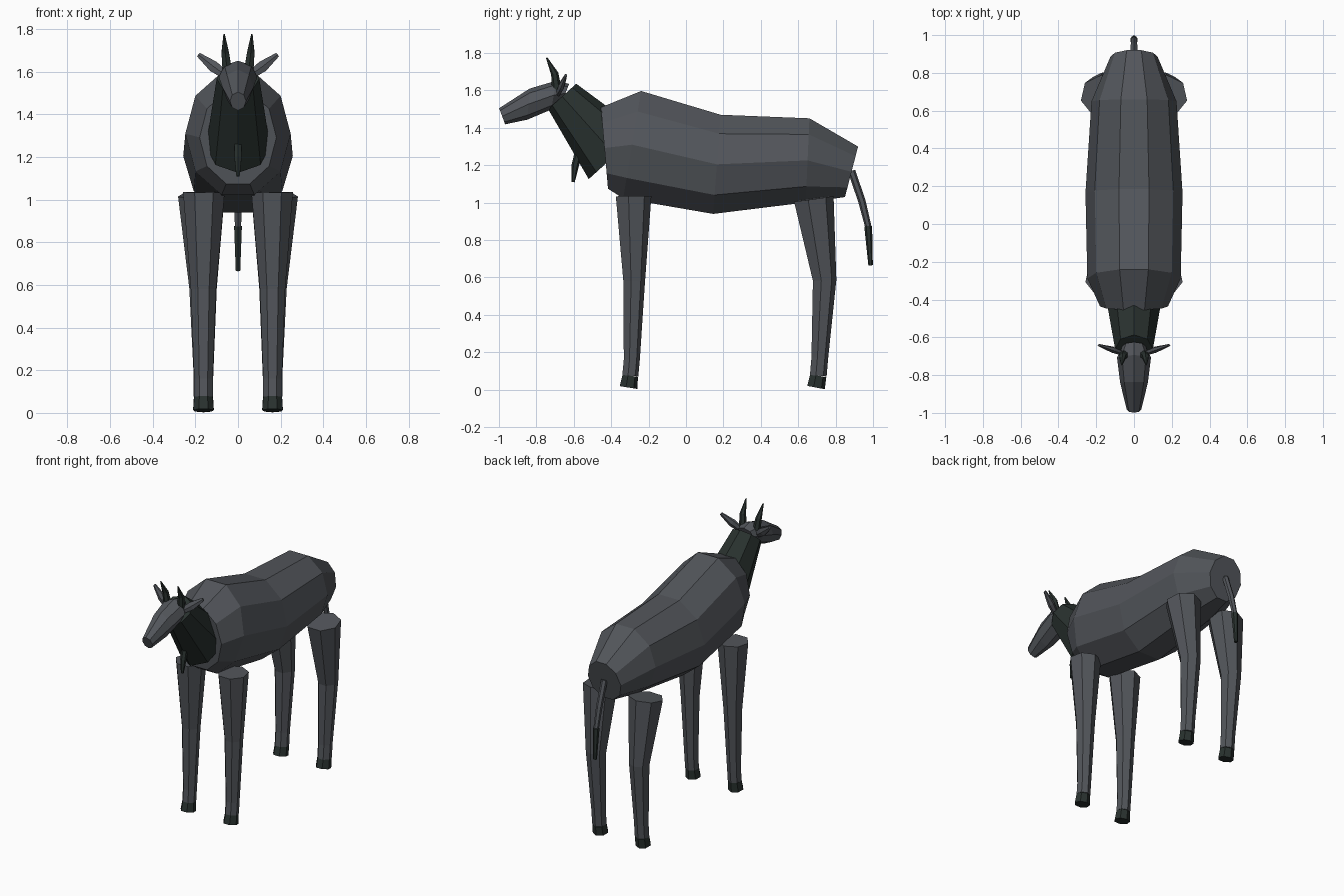
import bpy, bmesh, math
from mathutils import Vector

if "Cube" in bpy.data.objects:
    bpy.data.objects.remove(bpy.data.objects["Cube"])


def material(name, rgb):
    m = bpy.data.materials.new(name)
    m.diffuse_color = (*rgb, 1)
    m.use_nodes = True
    m.node_tree.nodes["Principled BSDF"].inputs["Base Color"].default_value = m.diffuse_color
    return m


GREY = material("slate grey coat", (0.085, 0.092, 0.104))
DARK = material("dark green black", (0.022, 0.031, 0.028))


def loft(name, rings, n, mat, phase=0.0):
    """Skin n-sided rings given as (centre, side vector, up vector) and cap the ends."""
    bm = bmesh.new()
    loops = []
    for c, s, u in rings:
        angles = [2 * math.pi * (i + phase) / n for i in range(n)]
        loops.append([bm.verts.new(c + s * math.sin(a) + u * math.cos(a)) for a in angles])
    for a, b in zip(loops, loops[1:]):
        for i in range(n):
            j = (i + 1) % n
            bm.faces.new((a[i], a[j], b[j], b[i]))
    bm.faces.new(loops[0])
    bm.faces.new(loops[-1])
    bmesh.ops.recalc_face_normals(bm, faces=bm.faces)
    me = bpy.data.meshes.new(name)
    bm.to_mesh(me)
    bm.free()
    me.materials.append(mat)
    ob = bpy.data.objects.new(name, me)
    bpy.context.collection.objects.link(ob)
    return ob


def trunk(name, stations, n, mat, phase=0.0):
    """Stations on the centre plane: y, z, up-y, up-z, half width."""
    k = math.cos(2 * math.pi * phase / n)
    loft(name, [(Vector((0, y, z)), Vector((w, 0, 0)), Vector((0, uy, uz)) / k)
                for y, z, uy, uz, w in stations], n, mat, phase)


def limb(name, pts, n, mat, flat=1.0, phase=0.0, side=1):
    """Tapered tube through points x, y, z, radius; rings square to the path."""
    ps = [Vector((side * p[0], p[1], p[2])) for p in pts]
    rings = []
    for i, p in enumerate(ps):
        d = (ps[min(i + 1, len(ps) - 1)] - ps[max(i - 1, 0)]).normalized()
        s = d.cross(Vector((0, 1, 0))).normalized()
        u = s.cross(d).normalized()
        rings.append((p, s * pts[i][3], u * pts[i][3] * flat))
    loft(name, rings, n, mat, phase)


# Barrel, from chest to rump
trunk("body", [(-0.436, 1.292, -0.019, 0.2175, 0.18),
               (-0.288, 1.31, 0.048, 0.287, 0.247),
               (0.165, 1.205, 0.02, 0.265, 0.257),
               (0.65, 1.226, 0.01, 0.225, 0.225),
               (0.885, 1.165, 0.035, 0.135, 0.125)], 10, GREY, 0.5)

# Neck, beard and head
trunk("neck", [(-0.662, 1.568, 0.075, 0.068, 0.1),
               (-0.38, 1.253, 0.14, 0.127, 0.15)], 8, DARK)
limb("throat_tuft", [(0, -0.575, 1.27, 0.02), (0, -0.592, 1.2, 0.02),
                     (0, -0.604, 1.11, 0.009)], 6, DARK)
trunk("head", [(-0.983, 1.462, -0.016, 0.043, 0.038),
               (-0.842, 1.527, 0.006, 0.083, 0.073),
               (-0.707, 1.575, 0.013, 0.077, 0.09),
               (-0.645, 1.585, 0.02, 0.05, 0.06)], 8, GREY)

# Paired parts
for side, tag in ((1, "left"), (-1, "right")):
    limb("horn_" + tag, [(0.05, -0.69, 1.6, 0.026), (0.06, -0.702, 1.69, 0.02),
                         (0.065, -0.745, 1.775, 0.004)], 6, DARK, side=side)
    limb("ear_" + tag, [(0.06, -0.685, 1.585, 0.022), (0.115, -0.665, 1.625, 0.03),
                        (0.185, -0.642, 1.68, 0.012)], 6, GREY, flat=0.55, side=side)
    # Legs: shoulder or hip, knee, fetlock, pastern
    limb("front_leg_" + tag, [(0.16, -0.285, 1.035, 0.1), (0.162, -0.28, 0.58, 0.061),
                              (0.162, -0.292, 0.16, 0.045), (0.162, -0.3, 0.075, 0.045)],
         7, GREY, side=side)
    limb("front_hoof_" + tag, [(0.162, -0.3, 0.075, 0.044), (0.162, -0.31, 0.012, 0.05)],
         7, DARK, side=side)
    limb("hind_leg_" + tag, [(0.172, 0.678, 1.02, 0.112), (0.164, 0.738, 0.585, 0.066),
                             (0.162, 0.713, 0.17, 0.047), (0.162, 0.705, 0.075, 0.047)],
         7, GREY, side=side)
    limb("hind_hoof_" + tag, [(0.162, 0.705, 0.075, 0.046), (0.162, 0.693, 0.012, 0.05)],
         7, DARK, side=side)

# Tail with a dark tuft
limb("tail", [(0, 0.885, 1.17, 0.02), (0, 0.94, 1.01, 0.02), (0, 0.975, 0.87, 0.017)], 6, GREY)
limb("tail_tuft", [(0, 0.974, 0.875, 0.021), (0, 0.987, 0.665, 0.012)], 6, DARK)
